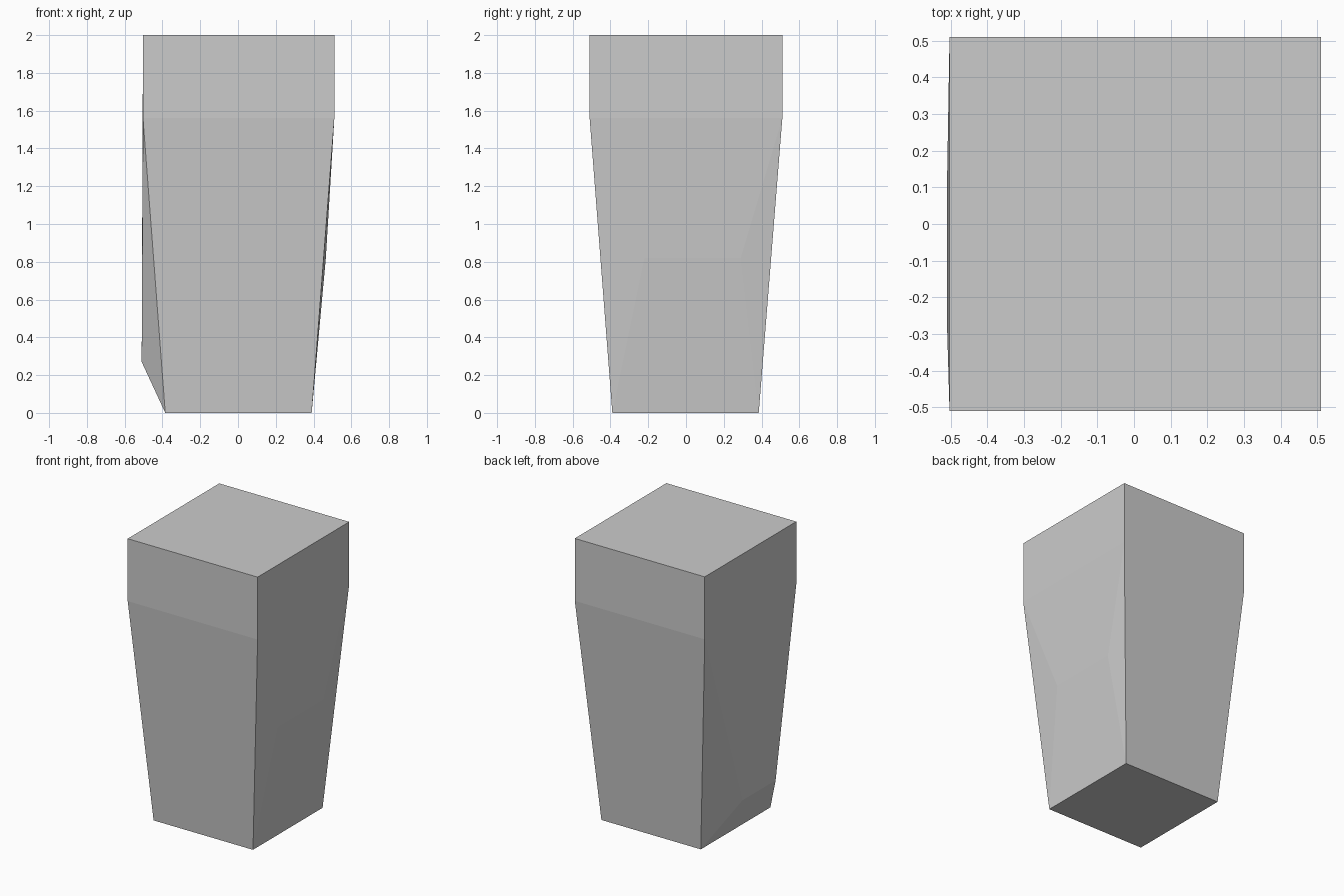
import bpy, bmesh

if "Cube" in bpy.data.objects:
    bpy.data.objects.remove(bpy.data.objects["Cube"])


def ring(x0, x1, y0, y1, z):
    return [(x0, y0, z), (x1, y0, z), (x1, y1, z), (x0, y1, z)]


# Tapered block: narrow foot, wide straight-sided cap
points = ring(-0.385, 0.39, -0.39, 0.385, 0.0)
points += ring(-0.503, 0.51, -0.51, 0.51, 1.56)
points += ring(-0.503, 0.51, -0.51, 0.51, 2.0)
# Low bulge on the left side, slight bulge on the right side
points += [(-0.51, y, 0.27) for y in (-0.27, 0.10)]
points += [(0.465, y, 0.82) for y in (-0.22, 0.29)]

# All sides are convex, so a hull forms the faces
bm = bmesh.new()
for p in points:
    bm.verts.new(p)
bmesh.ops.convex_hull(bm, input=bm.verts[:])
bmesh.ops.dissolve_limit(bm, angle_limit=0.003, verts=bm.verts[:], edges=bm.edges[:])
bmesh.ops.recalc_face_normals(bm, faces=bm.faces[:])

mesh = bpy.data.meshes.new("tapered_block")
bm.to_mesh(mesh)
bm.free()
bpy.context.collection.objects.link(bpy.data.objects.new("tapered_block", mesh))
